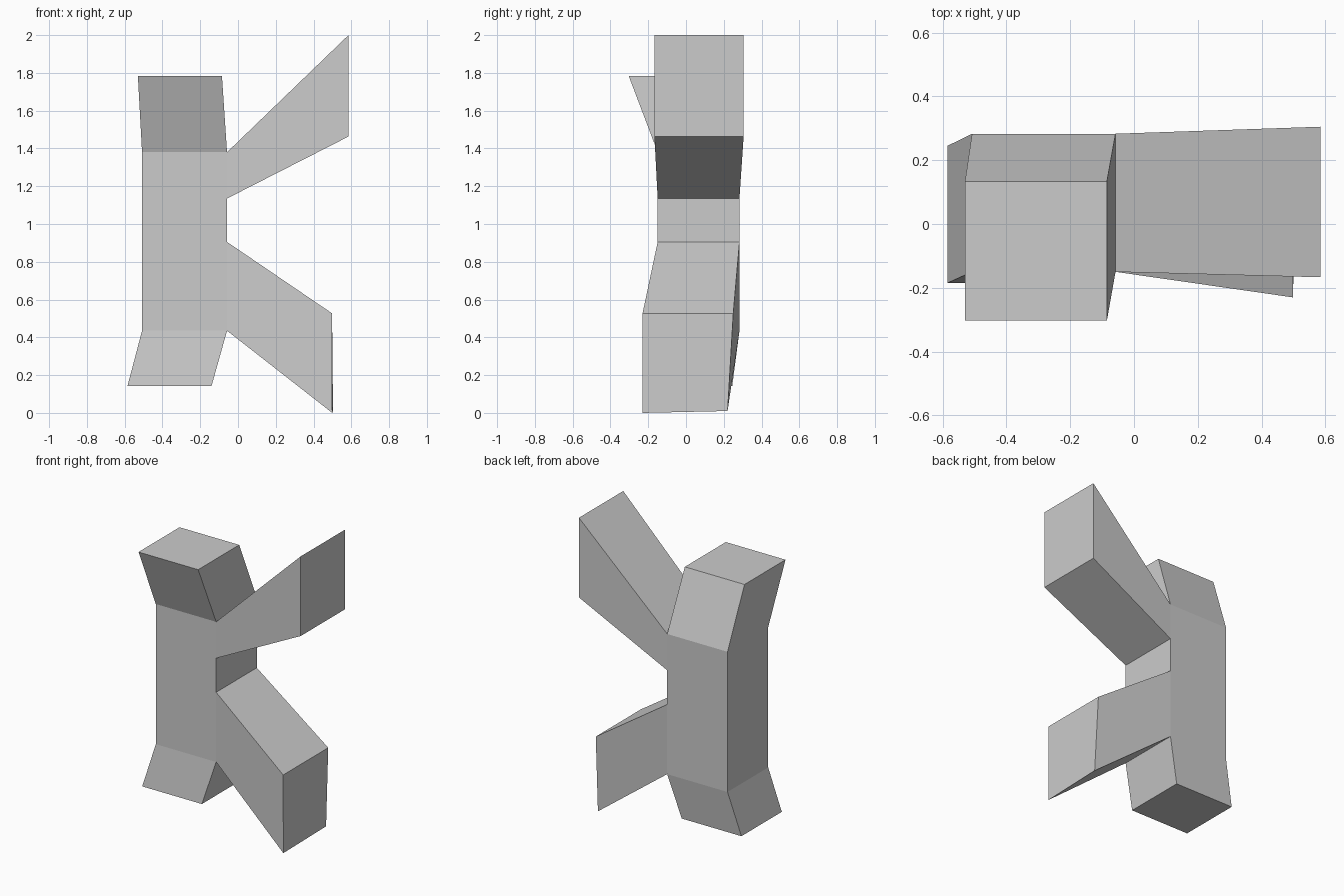
import bpy, bmesh

if "Cube" in bpy.data.objects:
    bpy.data.objects.remove(bpy.data.objects["Cube"])

grey = bpy.data.materials.new("plain grey")
grey.diffuse_color = (0.6, 0.6, 0.6, 1)
grey.use_nodes = True
grey.node_tree.nodes["Principled BSDF"].inputs["Base Color"].default_value = grey.diffuse_color

bm = bmesh.new()


def ring(x0, x1, y0, y1, z):
    """Level rectangle: front left, front right, back right, back left."""
    return [bm.verts.new(p) for p in
            ((x0, y0, z), (x1, y0, z), (x1, y1, z), (x0, y1, z))]


def bridge(a, b, skip=()):
    """Join two four-sided rings with side faces."""
    for i in range(4):
        if i not in skip:
            j = (i + 1) % 4
            bm.faces.new((a[i], a[j], b[j], b[i]))


def limb(low, high, tip):
    """Grow a limb from the right side of the post between two rings."""
    root = [low[1], low[2], high[2], high[1]]
    end = [bm.verts.new(p) for p in tip]
    bridge(root, end)
    bm.faces.new(end)


# Upright post with a forward-leaning top and a splayed foot
rings = [ring(-0.585, -0.14, -0.185, 0.245, 0.143)]
rings += [ring(-0.508, -0.058, -0.15, 0.283, z) for z in (0.435, 0.905, 1.135, 1.38)]
rings.append(ring(-0.53, -0.085, -0.303, 0.134, 1.783))
for i in range(5):
    # The right side stays open where a limb grows out
    bridge(rings[i], rings[i + 1], skip=(1,) if i in (1, 3) else ())
bm.faces.new(rings[0])
bm.faces.new(rings[-1])

# Lower limb
limb(rings[1], rings[2], ((0.499, -0.23, 0.0), (0.503, 0.22, 0.01),
                          (0.498, 0.25, 0.527), (0.498, -0.23, 0.527)))
# Upper limb
limb(rings[3], rings[4], ((0.585, -0.167, 1.463), (0.585, 0.305, 1.463),
                          (0.585, 0.305, 2.0), (0.585, -0.167, 2.0)))

bmesh.ops.recalc_face_normals(bm, faces=bm.faces[:])
mesh = bpy.data.meshes.new("branched_post")
bm.to_mesh(mesh)
bm.free()
mesh.materials.append(grey)
post = bpy.data.objects.new("branched_post", mesh)
bpy.context.collection.objects.link(post)
